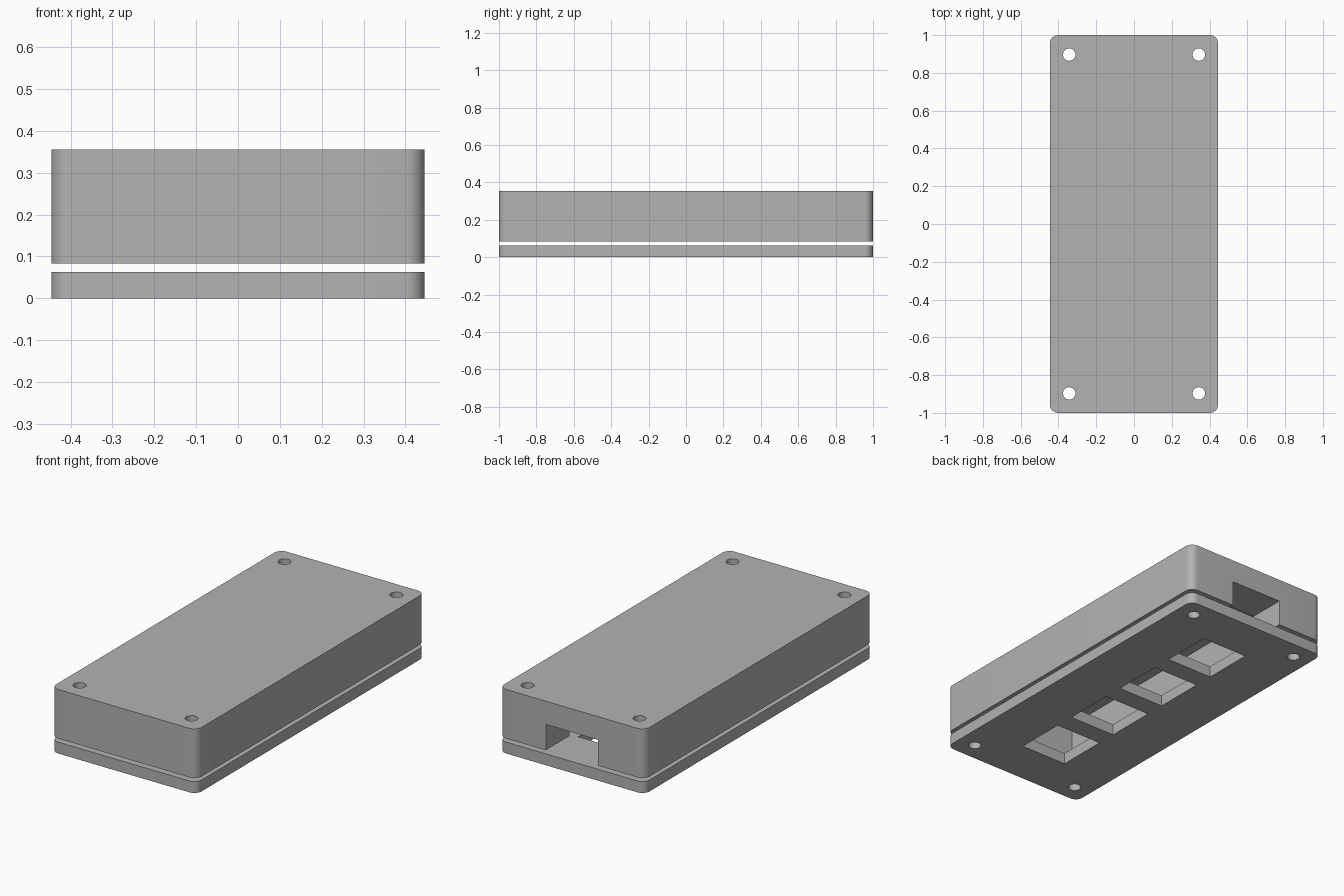
import bpy, bmesh, math

cube = bpy.data.objects.get("Cube")
if cube:
    bpy.data.objects.remove(cube, do_unlink=True)

HALF_X, HALF_Y = 0.446, 1.0
PLATE_TOP, CASE_BOTTOM, CASE_TOP = 0.063, 0.083, 0.355

grey = bpy.data.materials.new("light_grey")
grey.use_nodes = True
grey.diffuse_color = (0.45, 0.45, 0.45, 1)
grey.node_tree.nodes["Principled BSDF"].inputs["Base Color"].default_value = (0.45, 0.45, 0.45, 1)


def outline(cx, cy, hx, hy, radius=0.0, steps=8):
    """Rectangle outline, with rounded corners if a radius is given."""
    points = []
    for i, (sx, sy) in enumerate([(1, 1), (-1, 1), (-1, -1), (1, -1)]):
        px, py = cx + sx * (hx - radius), cy + sy * (hy - radius)
        for k in range(steps + 1 if radius else 1):
            a = (i + k / steps) * math.pi / 2
            points.append((px + radius * math.cos(a), py + radius * math.sin(a)))
    return points


def circle(cx, cy, radius, steps=32):
    angles = [2 * math.pi * k / steps for k in range(steps)]
    return [(cx + radius * math.cos(a), cy + radius * math.sin(a)) for a in angles]


def prisms(name, outlines, bottom, top):
    """Extrude outlines upward into one object."""
    bm = bmesh.new()
    for points in outlines:
        face = bm.faces.new([bm.verts.new((x, y, bottom)) for x, y in points])
        new = bmesh.ops.extrude_face_region(bm, geom=[face])["geom"]
        verts = [v for v in new if isinstance(v, bmesh.types.BMVert)]
        bmesh.ops.translate(bm, verts=verts, vec=(0, 0, top - bottom))
    bmesh.ops.recalc_face_normals(bm, faces=bm.faces)
    mesh = bpy.data.meshes.new(name)
    bm.to_mesh(mesh)
    bm.free()
    mesh.materials.append(grey)
    obj = bpy.data.objects.new(name, mesh)
    bpy.context.collection.objects.link(obj)
    return obj


def finish(obj, cutters):
    """Cut the openings, apply them and smooth the round surfaces."""
    bpy.ops.object.select_all(action="DESELECT")
    bpy.context.view_layer.objects.active = obj
    obj.select_set(True)
    for cutter in cutters:
        mod = obj.modifiers.new("opening", "BOOLEAN")
        mod.operation, mod.solver, mod.object = "DIFFERENCE", "EXACT", cutter
        bpy.ops.object.modifier_apply(modifier=mod.name)
    bpy.ops.object.shade_smooth_by_angle(angle=math.radians(30))


body = outline(0, 0, HALF_X, HALF_Y, 0.045)
base_plate = prisms("base_plate", [body], 0, PLATE_TOP)
case = prisms("case", [body], CASE_BOTTOM, CASE_TOP)

# Screw holes, plate windows, case cavity and cable notch in the back
screws = [circle(sx * 0.343, sy * 0.897, 0.033) for sx in (-1, 1) for sy in (-1, 1)]
windows = [outline(0, y, 0.143, 0.143) for y in (-0.597, -0.199, 0.199, 0.597)]
screw_cutter = prisms("screw_hole_cutter", screws, -0.1, 0.5)
window_cutter = prisms("window_cutter", windows, -0.1, 0.07)
cavity_cutter = prisms("cavity_cutter", [outline(0, 0, 0.235, 0.79)], 0.07, 0.292)
notch_cutter = prisms("notch_cutter", [outline(0, 0.88, 0.16, 0.2)], 0.07, 0.226)

finish(base_plate, [screw_cutter, window_cutter])
finish(case, [screw_cutter, cavity_cutter, notch_cutter])

# Remove the cutters
for cutter in (screw_cutter, window_cutter, cavity_cutter, notch_cutter):
    bpy.data.objects.remove(cutter, do_unlink=True)
